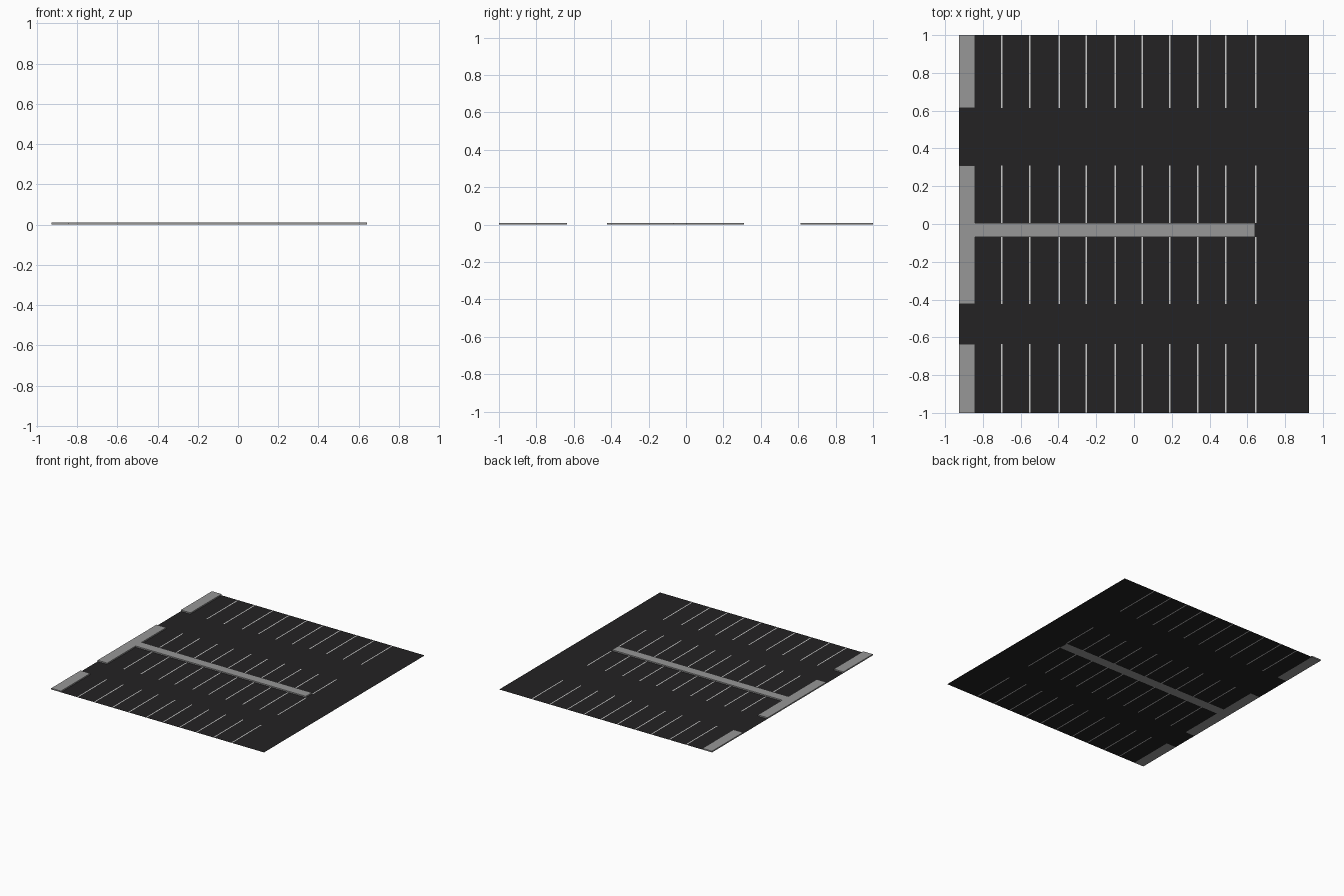
import bpy, bmesh

if "Cube" in bpy.data.objects:
    bpy.data.objects.remove(bpy.data.objects["Cube"])

LEFT, RIGHT = -0.927, 0.927
WALK_X = -0.843                      # inner edge of the side pavement
DIVIDER_END = 0.64
CURB_H = 0.01
LINE_W = 0.008
LINE_X = [-0.70, -0.553, -0.395, -0.254, -0.10, 0.043, 0.19, 0.337, 0.487, 0.644]
DIVIDER_Y = (-0.07, 0.006)
BAYS = [(-1.0, -0.635), (-0.423, DIVIDER_Y[0]), (DIVIDER_Y[1], 0.31), (0.613, 1.0)]

# Shared grid cuts so every part meets edge to edge
xs = sorted([LEFT, WALK_X, DIVIDER_END, RIGHT] + [x + s * LINE_W / 2 for x in LINE_X for s in (-1, 1)])
ys = sorted({v for bay in BAYS for v in bay})


def kind(x, y):
    """Which part covers the point (x, y)."""
    in_bay = any(a < y < b for a, b in BAYS)
    in_divider = DIVIDER_Y[0] < y < DIVIDER_Y[1]
    if x < WALK_X and (in_bay or in_divider):
        return "curb"
    if in_divider and x < DIVIDER_END:
        return "curb"
    if in_bay and any(abs(x - lx) < LINE_W / 2 for lx in LINE_X):
        return "line"
    return "asphalt"


def build(name, part, color, height=0.0):
    bm = bmesh.new()
    for x0, x1 in zip(xs, xs[1:]):
        for y0, y1 in zip(ys, ys[1:]):
            if kind((x0 + x1) / 2, (y0 + y1) / 2) == part:
                bm.faces.new([bm.verts.new((x, y, 0)) for x, y in
                              ((x0, y0), (x1, y0), (x1, y1), (x0, y1))])
    bmesh.ops.remove_doubles(bm, verts=bm.verts[:], dist=1e-5)
    if height:
        # Merge cells into clean outlines, then raise them
        bmesh.ops.dissolve_limit(bm, angle_limit=0.01, verts=bm.verts[:], edges=bm.edges[:])
        ext = bmesh.ops.extrude_face_region(bm, geom=bm.faces[:])["geom"]
        top = [g for g in ext if isinstance(g, bmesh.types.BMVert)]
        bmesh.ops.translate(bm, verts=top, vec=(0, 0, height))
    me = bpy.data.meshes.new(name)
    bm.to_mesh(me)
    bm.free()
    mat = bpy.data.materials.new(name)
    mat.diffuse_color = color
    mat.use_nodes = True
    mat.node_tree.nodes["Principled BSDF"].inputs["Base Color"].default_value = mat.diffuse_color
    me.materials.append(mat)
    ob = bpy.data.objects.new(name, me)
    bpy.context.collection.objects.link(ob)
    return ob


# Asphalt surface, painted bay lines set flush in it, raised pavements
build("asphalt", "asphalt", (0.017, 0.016, 0.017, 1))
build("bay_lines", "line", (0.6, 0.6, 0.6, 1))
build("raised_pavement", "curb", (0.31, 0.31, 0.31, 1), CURB_H)
